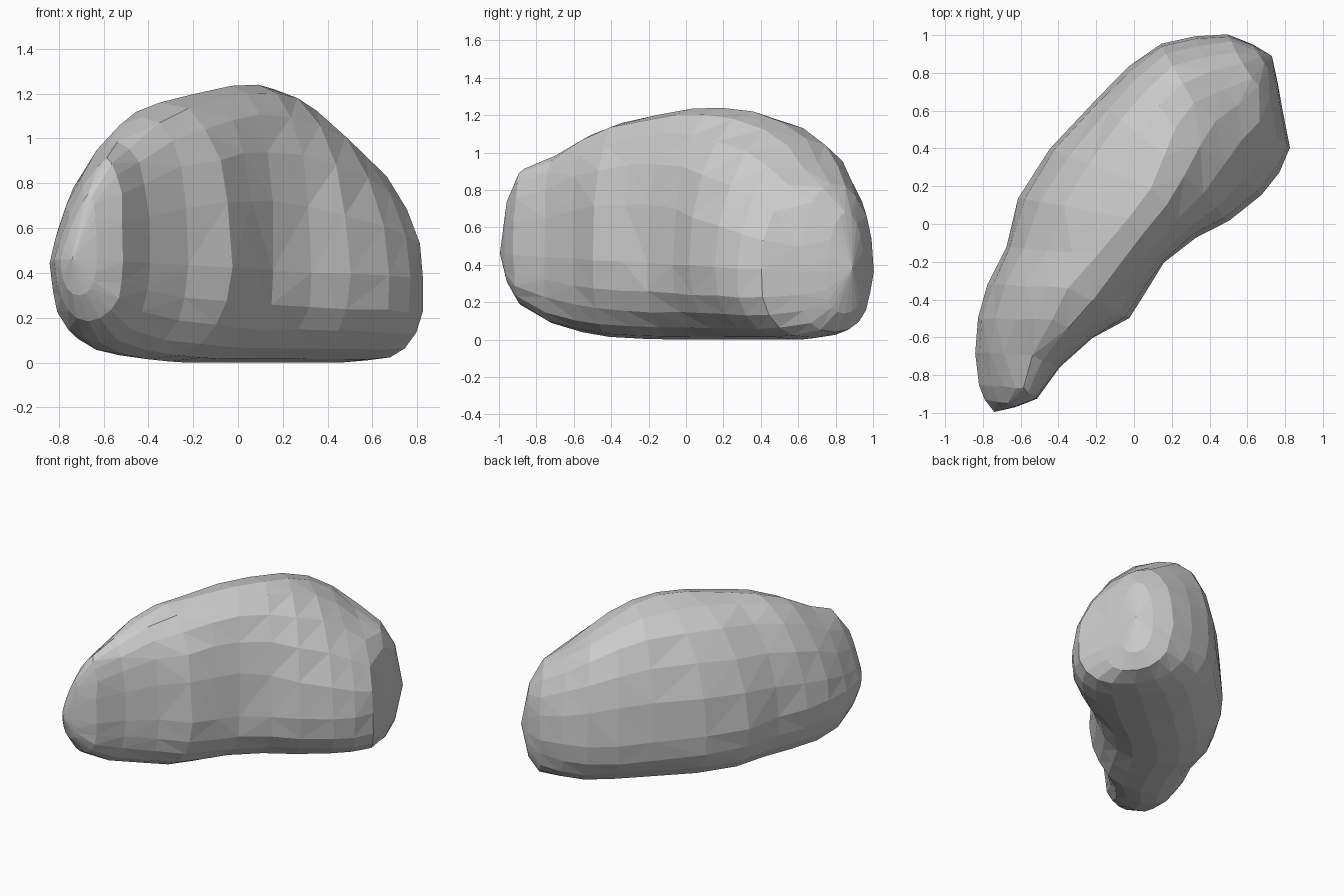
import bpy, bmesh, math, random
from mathutils import Vector

if "Cube" in bpy.data.objects:
    bpy.data.objects.remove(bpy.data.objects["Cube"])

random.seed(4)

# Stations along the bent boulder:
# left edge x,y | right edge x,y | crest x,y,z | underside z
STATIONS = [
    (-.79, -.93, -.63, -.97, -.67, -.95, .75, .30),
    (-.82, -.85, -.51, -.92, -.59, -.87, .91, .19),
    (-.84, -.68, -.39, -.76, -.54, -.70, .98, .09),
    (-.83, -.50, -.22, -.61, -.43, -.51, 1.10, .04),
    (-.77, -.32, -.03, -.50, -.35, -.34, 1.16, .015),
    (-.68, -.12, .07, -.34, -.19, -.16, 1.20, .005),
    (-.61, .14, .16, -.21, -.03, .03, 1.235, 0),
    (-.45, .40, .33, -.07, .09, .19, 1.24, 0),
    (-.20, .66, .50, .02, .16, .36, 1.22, 0),
    (-.03, .83, .68, .16, .22, .51, 1.165, 0),
    (.14, .95, .77, .27, .32, .64, 1.07, 0),
    (.32, .99, .83, .40, .46, .71, .95, .01),
    (.50, 1.0, .79, .60, .62, .77, .84, .04),
    (.63, .95, .76, .75, .69, .85, .68, .14),
]
QUARTER = 5                      # facets per quarter of a cross-section


def section(row, t):
    """Closed ring: right edge, crest, left edge, underside."""
    left, right = Vector(row[0:2]), Vector(row[2:4])
    crest, top, low = Vector(row[4:6]), row[6], row[7]
    base = (left + right) / 2
    waist = .46 - .10 * t
    ring = []
    for i in range(4 * QUARTER):
        a = math.pi / 2 * i / QUARTER
        c, s = math.cos(a), math.sin(a)
        upper = s > -1e-6
        if upper and c > 0:      # steep wall, sloping shoulder at the far end
            power = max(1.75, 2.5 - 2.5 * max(0, t - .42))
        elif upper:
            power = min(2.25, 1.2 + 1.7 * t)
        else:
            power = 2.2 + .5 * t if c > 0 else 2.25
        u, v = abs(c) ** (2 / power), abs(s) ** (2 / power)
        centre = crest if upper else base
        # blend from the centre line out to the wall
        p = centre.lerp(right if c > 0 else left, u)
        z = waist + ((top if upper else low) - waist) * v
        ring.append(Vector((p.x, p.y, z)))
    return ring


# Boulder skin lofted through the sections
bm = bmesh.new()
rings = []
last = len(STATIONS) - 1
for k, row in enumerate(STATIONS):
    ring = []
    for p in section(row, k / last):
        if 0.1 < p.z < 1.15 and 0 < k < last:      # slightly uneven stone
            p += Vector([random.uniform(-.006, .006) for _ in range(3)])
        ring.append(bm.verts.new(p))
    rings.append(ring)

n = 4 * QUARTER
for a, b in zip(rings, rings[1:]):
    for i in range(n):
        j = (i + 1) % n
        bm.faces.new((a[i], b[i], b[j], a[j]))

# Blunt ends closed with a slightly raised centre
for ring, tip in ((rings[0], (-.74, -.995, .46)), (rings[-1], (.73, .89, .38))):
    v = bm.verts.new(tip)
    for i in range(n):
        bm.faces.new((ring[i], ring[(i + 1) % n], v))

bmesh.ops.triangulate(bm, faces=bm.faces[:])
bmesh.ops.recalc_face_normals(bm, faces=bm.faces[:])
mesh = bpy.data.meshes.new("boulder")
bm.to_mesh(mesh)
bm.free()
boulder = bpy.data.objects.new("boulder", mesh)
bpy.context.collection.objects.link(boulder)
